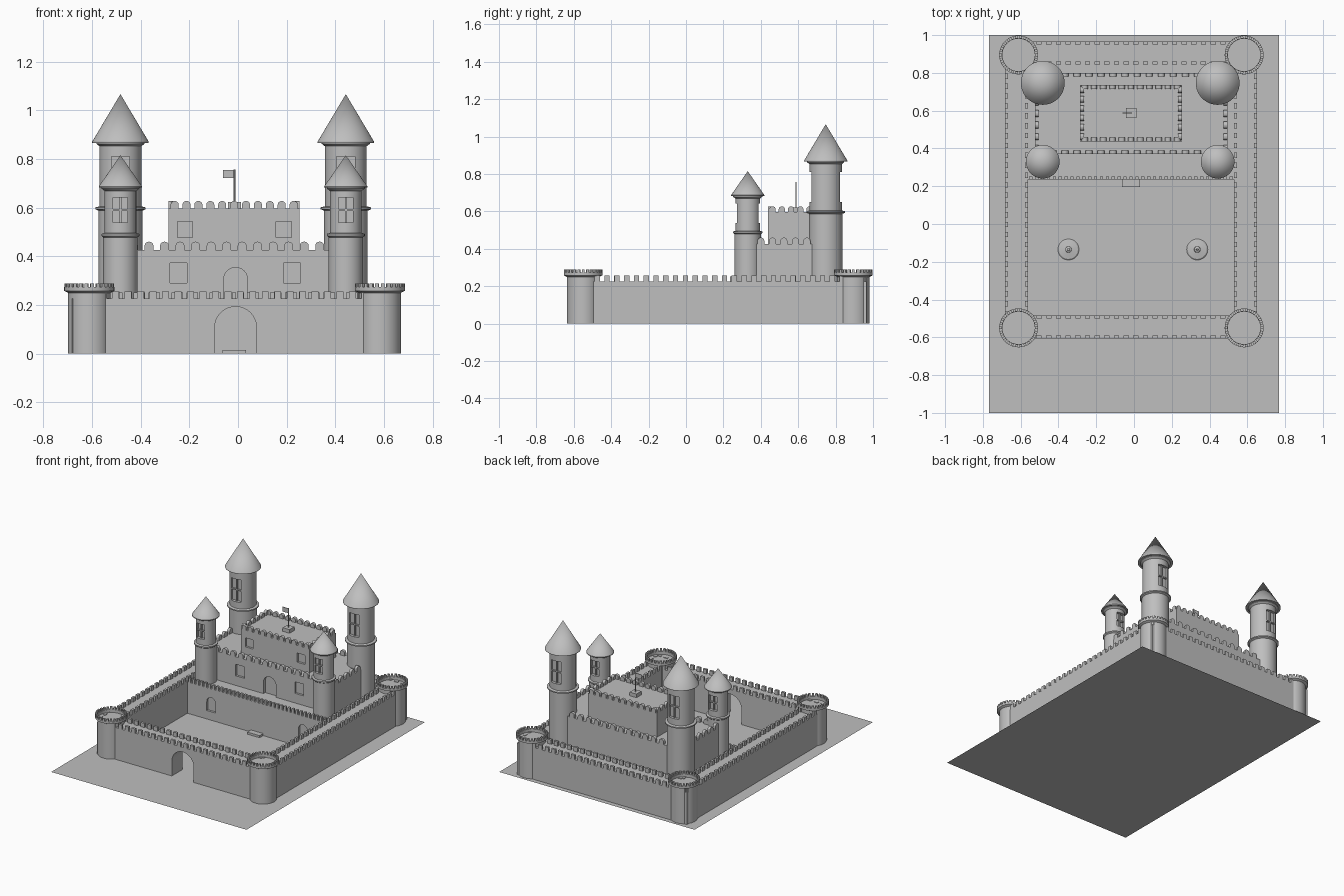
import bpy, bmesh, math
from mathutils import Matrix, Vector

if "Cube" in bpy.data.objects:
    bpy.data.objects.remove(bpy.data.objects["Cube"], do_unlink=True)

stone = bpy.data.materials.new("grey stone")
stone.use_nodes = True
grey = (0.52, 0.52, 0.52, 1)
stone.diffuse_color = grey
stone.node_tree.nodes["Principled BSDF"].inputs["Base Color"].default_value = grey

CX = -0.015  # mirror line of the castle


def finish(name, bm, smooth=False):
    bmesh.ops.recalc_face_normals(bm, faces=bm.faces)
    mesh = bpy.data.meshes.new(name)
    bm.to_mesh(mesh)
    bm.free()
    mesh.materials.append(stone)
    ob = bpy.data.objects.new(name, mesh)
    bpy.context.collection.objects.link(ob)
    if smooth:
        smooth_shade(ob)
    return ob


def activate(ob):
    bpy.ops.object.select_all(action='DESELECT')
    ob.select_set(True)
    bpy.context.view_layer.objects.active = ob


def smooth_shade(ob):
    activate(ob)
    bpy.ops.object.shade_smooth_by_angle(angle=math.radians(30))


def add_box(bm, x0, x1, y0, y1, z0, z1):
    size = Matrix.Diagonal((x1 - x0, y1 - y0, z1 - z0, 1))
    mid = Matrix.Translation(((x0 + x1) / 2, (y0 + y1) / 2, (z0 + z1) / 2))
    bmesh.ops.create_cube(bm, size=1, matrix=mid @ size)


def box(name, *limits):
    bm = bmesh.new()
    add_box(bm, *limits)
    return finish(name, bm)


def add_prism(bm, outline, place, angle, depth):
    """Extrude an upright (u, z) outline along its own normal, centred on place."""
    m = Matrix.Translation(place) @ Matrix.Rotation(angle, 4, 'Z')
    rings = [[bm.verts.new(m @ Vector((u, s * depth / 2, z))) for u, z in outline] for s in (-1, 1)]
    for ring in rings:
        bm.faces.new(ring)
    n = len(outline)
    for i in range(n):
        j = (i + 1) % n
        bm.faces.new((rings[0][i], rings[0][j], rings[1][j], rings[1][i]))


def arch(width, height, rise, steps=12):
    """Rectangle with a round top."""
    r = width / 2
    curve = [(r * math.cos(math.pi * i / steps), height - rise + rise * math.sin(math.pi * i / steps))
             for i in range(steps + 1)]
    return [(-r, 0), (r, 0)] + curve


def rect(width, height):
    r = width / 2
    return [(-r, 0), (r, 0), (r, height), (-r, height)]


def merlon_row(bm, outline, start, end, pitch, depth):
    a, b = Vector(start), Vector(end)
    count = max(1, round((b - a).length / pitch))
    angle = math.atan2(b.y - a.y, b.x - a.x)
    for i in range(count):
        add_prism(bm, outline, a.lerp(b, (i + 0.5) / count), angle, depth)


def merlon_loop(name, outline, x0, x1, y0, y1, z, pitch, depth):
    bm = bmesh.new()
    h = depth / 2
    for s, e in (((x0, y0 + h), (x1, y0 + h)), ((x0, y1 - h), (x1, y1 - h)),
                 ((x0 + h, y0), (x0 + h, y1)), ((x1 - h, y0), (x1 - h, y1))):
        merlon_row(bm, outline, (*s, z), (*e, z), pitch, depth)
    return finish(name, bm)


def lathe(name, profile, x, y, sides=40):
    bm = bmesh.new()
    verts = [bm.verts.new((x + r, y, z)) for r, z in profile]
    edges = [bm.edges.new(pair) for pair in zip(verts, verts[1:])]
    bmesh.ops.spin(bm, geom=verts + edges, cent=(x, y, 0), axis=(0, 0, 1),
                   angle=2 * math.pi, steps=sides)
    bmesh.ops.remove_doubles(bm, verts=bm.verts, dist=0.0001)
    return finish(name, bm, True)


def carve(ob, cuts):
    """Cut openings, each given as (outline, place, depth)."""
    bm = bmesh.new()
    for outline, place, depth in cuts:
        add_prism(bm, outline, place, 0, depth)
    cutter = finish("cutter", bm)
    cutter.hide_render = True
    mod = ob.modifiers.new("openings", 'BOOLEAN')
    mod.operation, mod.solver, mod.object = 'DIFFERENCE', 'EXACT', cutter
    activate(ob)
    bpy.ops.object.modifier_apply(modifier=mod.name)
    bpy.data.objects.remove(cutter, do_unlink=True)


# Ground sheet
bm = bmesh.new()
bmesh.ops.create_grid(bm, x_segments=1, y_segments=1, size=1, matrix=Matrix.Diagonal((0.767, 1, 1, 1)))
finish("ground_sheet", bm)

# Outer walls with a walkway between two rows of merlons
X0, X1, Y0, Y1, T, H = -0.682, 0.65, -0.605, 0.965, 0.12, 0.226
box("left_wall", X1 - T, X1, Y0, Y1, 0, H)
box("right_wall", X0, X0 + T, Y0, Y1, 0, H)
box("back_wall", X0 + T, X1 - T, Y1 - T, Y1, 0, H)
front = box("front_wall", X0 + T, X1 - T, Y0, Y0 + T, 0, H)
carve(front, [(arch(0.172, 0.243, 0.086, 20), (CX + 0.005, Y0 + T / 2, -0.05), T * 2)])
block = rect(0.028, 0.03)
merlon_loop("outer_merlons", block, X0, X1, Y0, Y1, H, 0.052, 0.016)
merlon_loop("inner_merlons", block, X0 + T - 0.016, X1 - T + 0.016,
            Y0 + T - 0.016, Y1 - T + 0.016, H, 0.052, 0.016)

# Round corner towers with crowned parapets
for side, x in (("left", 0.583), ("right", -0.611)):
    for end, y in (("front", -0.55), ("back", 0.895)):
        name = f"{end}_{side}_corner_"
        lathe(name + "tower", [(0, 0.001), (0.087, 0.001), (0.087, 0.25), (0.103, 0.258),
                               (0.103, 0.273), (0.086, 0.273), (0.086, 0.252), (0, 0.252)], x, y)
        bm = bmesh.new()
        for i in range(26):
            a = 2 * math.pi * i / 26
            place = (x + 0.095 * math.cos(a), y + 0.095 * math.sin(a), 0.272)
            add_prism(bm, rect(0.014, 0.017), place, a + math.pi / 2, 0.015)
        finish(name + "merlons", bm)

# Terrace closing the courtyard, with arched niches and a doorstep
TY = 0.235
terrace = box("terrace", X0 + T, X1 - T, TY, Y1 - T, 0, 0.222)
carve(terrace, [(arch(0.07, 0.1, 0.035), (CX + s * 0.36, TY, 0.06), 0.03) for s in (-1, 1)])
bm = bmesh.new()
merlon_row(bm, rect(0.017, 0.03), (X0 + T, TY + 0.008, 0.222), (X1 - T, TY + 0.008, 0.222), 0.031, 0.016)
finish("terrace_merlons", bm)
box("doorstep", CX - 0.048, CX + 0.048, 0.195, TY, 0, 0.015)

# Two storeys of the keep, with recessed windows and rounded merlons
lower = box("lower_keep", -0.525, 0.495, 0.37, 0.8, 0.2, 0.425)
carve(lower, [(rect(0.07, 0.082), (CX + 0.004 + s * 0.233, 0.37, 0.29), 0.03) for s in (-1, 1)]
      + [(arch(0.098, 0.132, 0.049), (CX + 0.005, 0.37, 0.222), 0.04)])
merlon_loop("lower_keep_merlons", arch(0.036, 0.036, 0.016, 8), -0.525, 0.495, 0.37, 0.8, 0.424, 0.064, 0.02)
upper = box("upper_keep", -0.285, 0.253, 0.438, 0.735, 0.4, 0.596)
carve(upper, [(rect(0.062, 0.065), (CX + s * 0.203, 0.438, 0.477), 0.03) for s in (-1, 1)])
merlon_loop("upper_keep_merlons", arch(0.033, 0.032, 0.015, 8), -0.285, 0.253, 0.438, 0.735, 0.595, 0.049, 0.02)

# Flag on the roof
FY = 0.588
box("flag_base", CX - 0.027, CX + 0.027, FY - 0.027, FY + 0.027, 0.59, 0.622)
lathe("flag_pole", [(0, 0.6), (0.004, 0.6), (0.004, 0.757), (0, 0.757)], CX, FY, 10)
box("flag", CX - 0.047, CX, FY - 0.002, FY + 0.002, 0.722, 0.755)


# Keep towers: shaft, ring, recessed windows front and back, cone roof
def keep_tower(name, x, y, low, high, ring, ring_z, eave_z, roof, tip, win_z, win_w, win_h):
    shaft = lathe(name + "_shaft", [(0, 0.2), (low, 0.2), (low, ring_z - 0.01), (ring, ring_z - 0.004),
                                    (ring, ring_z + 0.004), (high, ring_z + 0.008),
                                    (high, eave_z - 0.014), (high + 0.013, eave_z - 0.004),
                                    (high + 0.013, eave_z + 0.005), (0, eave_z + 0.005)], x, y)
    depth = 0.022
    carve(shaft, [(rect(win_w, win_h), (x, y + s * high, win_z), depth * 2) for s in (-1, 1)])
    smooth_shade(shaft)
    bm = bmesh.new()
    for s in (-1, 1):
        yy, mid = y + s * (high - 0.017), win_z + win_h / 2
        add_box(bm, x - 0.004, x + 0.004, yy - 0.006, yy + 0.006, win_z, win_z + win_h)
        add_box(bm, x - win_w / 2, x + win_w / 2, yy - 0.006, yy + 0.006, mid - 0.004, mid + 0.004)
    finish(name + "_window_bars", bm)
    lathe(name + "_roof", [(0, eave_z), (roof, eave_z), (roof, eave_z + 0.005), (0, tip)], x, y, 48)


for side, x in (("left", 0.443), ("right", -0.483)):
    keep_tower("back_" + side + "_tower", x, 0.747, 0.09, 0.086, 0.103, 0.597,
               0.866, 0.116, 1.066, 0.65, 0.075, 0.16)
    keep_tower("front_" + side + "_tower", x, 0.33, 0.071, 0.065, 0.078, 0.488,
               0.682, 0.089, 0.815, 0.538, 0.06, 0.104)

# Small courtyard fountains
for side, x in (("left", 0.335), ("right", -0.347)):
    lathe(side + "_fountain", [(0, 0), (0.056, 0), (0.05, 0.005), (0.017, 0.01), (0.016, 0.02),
                               (0.006, 0.025), (0.005, 0.05), (0, 0.052)], x, -0.135, 20)
